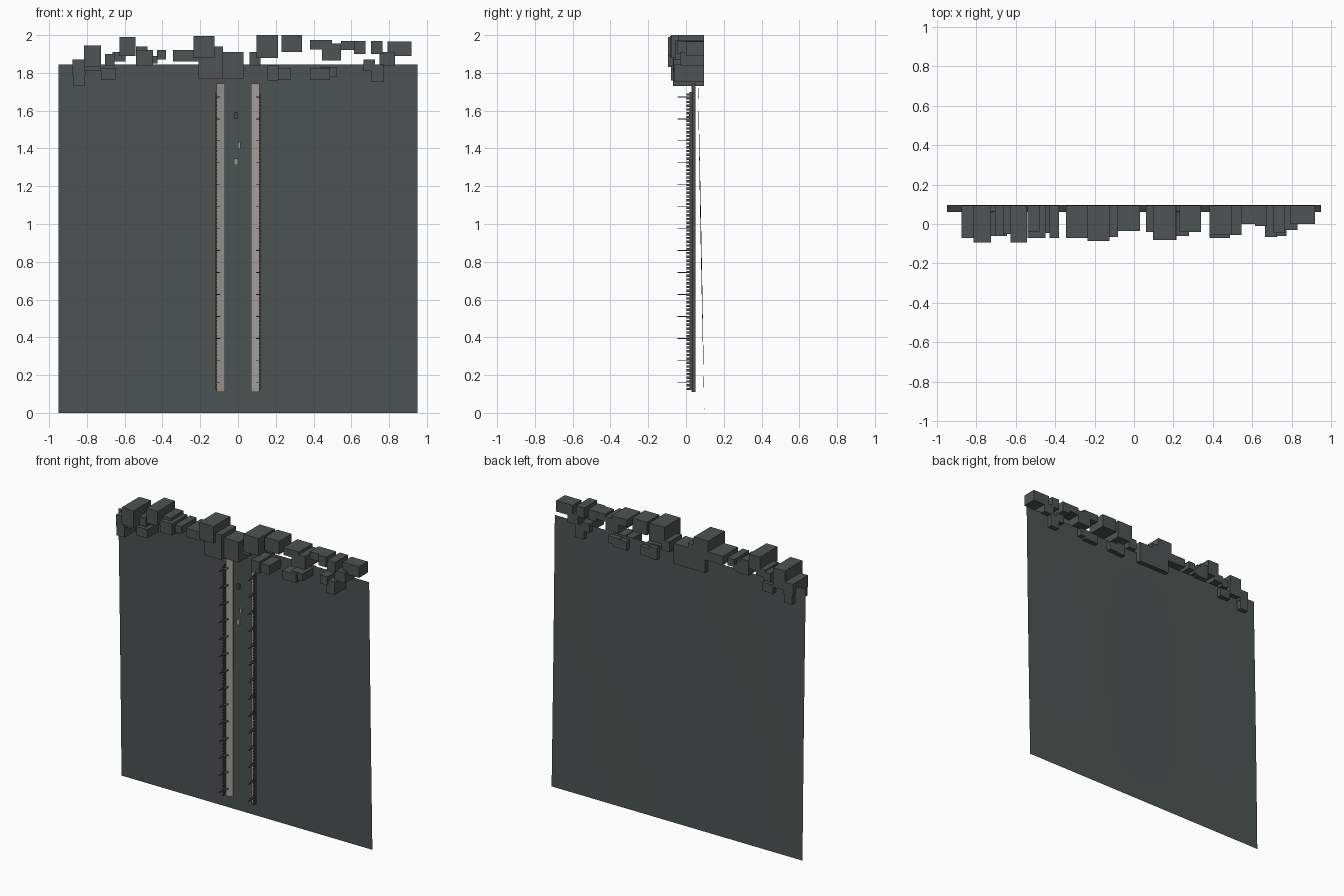
import bpy
import bmesh
import math
from mathutils import Matrix, Vector

default_cube = bpy.data.objects.get("Cube")
if default_cube:
    bpy.data.objects.remove(default_cube, do_unlink=True)


def make_material(name, red, green, blue):
    material = bpy.data.materials.new(name)
    material.use_nodes = True
    colour = (red, green, blue, 1)
    material.diffuse_color = colour
    shader = next(n for n in material.node_tree.nodes if n.type == "BSDF_PRINCIPLED")
    shader.inputs["Base Color"].default_value = colour
    return material


cliff_grey = make_material("cliff grey", .075, .087, .086)
stone_grey = make_material("stone grey", .08, .088, .088)
pale_wood = make_material("pale wood", .36, .335, .3)
dark_iron = make_material("dark iron", .07, .07, .068)


def add_box(mesh, low, high):
    """Add an axis-aligned box between two opposite corners."""
    low, high = Vector(low), Vector(high)
    placement = Matrix.Translation((low + high) / 2) @ Matrix.Diagonal((*(high - low), 1))
    bmesh.ops.create_cube(mesh, size=1, matrix=placement)


def finish(mesh, name, material):
    data = bpy.data.meshes.new(name)
    bmesh.ops.recalc_face_normals(mesh, faces=mesh.faces)
    mesh.to_mesh(data)
    mesh.free()
    data.materials.append(material)
    part = bpy.data.objects.new(name, data)
    bpy.context.collection.objects.link(part)
    return part


# Cliff face: a thin sheet leaning forward towards the top, gently uneven
CLIFF_WIDTH, CLIFF_HEIGHT = 1.9, 1.845
cliff = bmesh.new()
bmesh.ops.create_grid(cliff, x_segments=24, y_segments=24, size=.5)
for vert in cliff.verts:
    across, up = vert.co.x, vert.co.y + .5
    ripple = .002 * math.sin(across * 9) * math.sin(up * math.pi)
    vert.co = (across * CLIFF_WIDTH, .097 - .035 * up + ripple, up * CLIFF_HEIGHT)
cliff_face = finish(cliff, "cliff_face", cliff_grey)
for face in cliff_face.data.polygons:
    face.use_smooth = True

# Rim stones in hundredths: centre x, bottom, width, height, front reach
upper_stones = [
    (-77, 183, 9, 11.5, 9.5), (-77, 181, 9, 8, 8), (-68, 184, 5, 6, 6),
    (-58.5, 189, 8.5, 10, 9.5), (-63, 186, 7, 5, 5), (-49.5, 184, 9, 8, 7),
    (-51, 189, 6, 5, 4), (-40.5, 187, 5, 5, 7), (-45, 185, 5, 4, 4.5),
    (-27.5, 186, 14, 6, 7), (-18, 188, 11, 11.5, 8.5), (9, 184, 6, 7, 4),
    (15.5, 188, 11.5, 12, 8), (28.5, 191, 11, 9, 4), (44, 192.5, 11.5, 5, 5.5),
    (49.5, 186.5, 10, 9, 5.5), (58, 192, 7, 5, 0), (64.5, 190, 6, 7, 1),
    (73.5, 190, 6, 7, 4.5), (85.5, 189, 12.5, 7.5, 0),
]
lower_stones = [
    (-84, 179, 7, 8, 7), (-84, 173, 6, 8, 7), (-68.5, 176.5, 8, 6, 6),
    (-14.5, 177, 13, 17, 6.5), (-2.5, 177, 11, 14, 3.5), (18.5, 176, 6, 8, 8),
    (23, 176.5, 10, 6, 6), (43.5, 176.5, 10.5, 6, 7), (48, 178, 9, 5, 5),
    (69.5, 181, 6, 6, 6.5), (74, 175.5, 6.5, 9, 6), (79, 184, 8, 7, 3),
]


def build_stones(name, stones):
    mesh = bmesh.new()
    for stone in stones:
        x, bottom, width, height, reach = (value / 100 for value in stone)
        add_box(mesh, (x - width / 2, -reach, bottom),
                (x + width / 2, .095, bottom + height))
    finish(mesh, name, stone_grey)


build_stones("upper_rim_stones", upper_stones)
build_stones("lower_rim_stones", lower_stones)

# Paired tracks: angled plates, toothed outer strips and forward spikes
TRACK_BOTTOM, TRACK_TOP = .11, 1.745
TOOTH_PITCH, SPIKE_PITCH = .02, .1162
for side, label in ((-1, "right"), (1, "left")):
    rail = bmesh.new()
    outline = ((.07, .045), (.07, .05), (.113, .035), (.113, .03))
    base = rail.faces.new([rail.verts.new((side * x, y, TRACK_BOTTOM)) for x, y in outline])
    lifted = bmesh.ops.extrude_face_region(rail, geom=[base])["geom"]
    bmesh.ops.translate(rail, vec=(0, 0, TRACK_TOP - TRACK_BOTTOM),
                        verts=[v for v in lifted if isinstance(v, bmesh.types.BMVert)])
    finish(rail, label + "_track_plate", pale_wood)

    teeth = bmesh.new()
    for step in range(79):
        z = .12 + step * TOOTH_PITCH
        inner, outer = sorted((side * .112, side * .119))
        add_box(teeth, (inner, .003, z), (outer, .02, z + TOOTH_PITCH * .6))
    inner, outer = sorted((side * .113, side * .118))
    add_box(teeth, (inner, .018, .12), (outer, .034, 1.7))
    finish(teeth, label + "_track_teeth", dark_iron)

    spikes = bmesh.new()
    for step in range(14):
        z = .16 + step * SPIKE_PITCH
        inner, outer = sorted((side * .095, side * .12))
        add_box(spikes, (inner, -.005, z), (outer, .034, z + .004))
        inner, outer = sorted((side * .108, side * .116))
        add_box(spikes, (inner, -.045, z), (outer, 0, z + .004))
    finish(spikes, label + "_track_spikes", dark_iron)

# Loose chips hanging between the tracks
for name, x, z, width, material in (
        ("upper_chip", -.012, 1.575, .02, dark_iron),
        ("middle_chip", .007, 1.415, .015, pale_wood),
        ("lower_chip", -.01, 1.33, .02, pale_wood)):
    chip = bmesh.new()
    add_box(chip, (x - width / 2, .015, z - .018), (x + width / 2, .03, z + .018))
    finish(chip, name, material)
